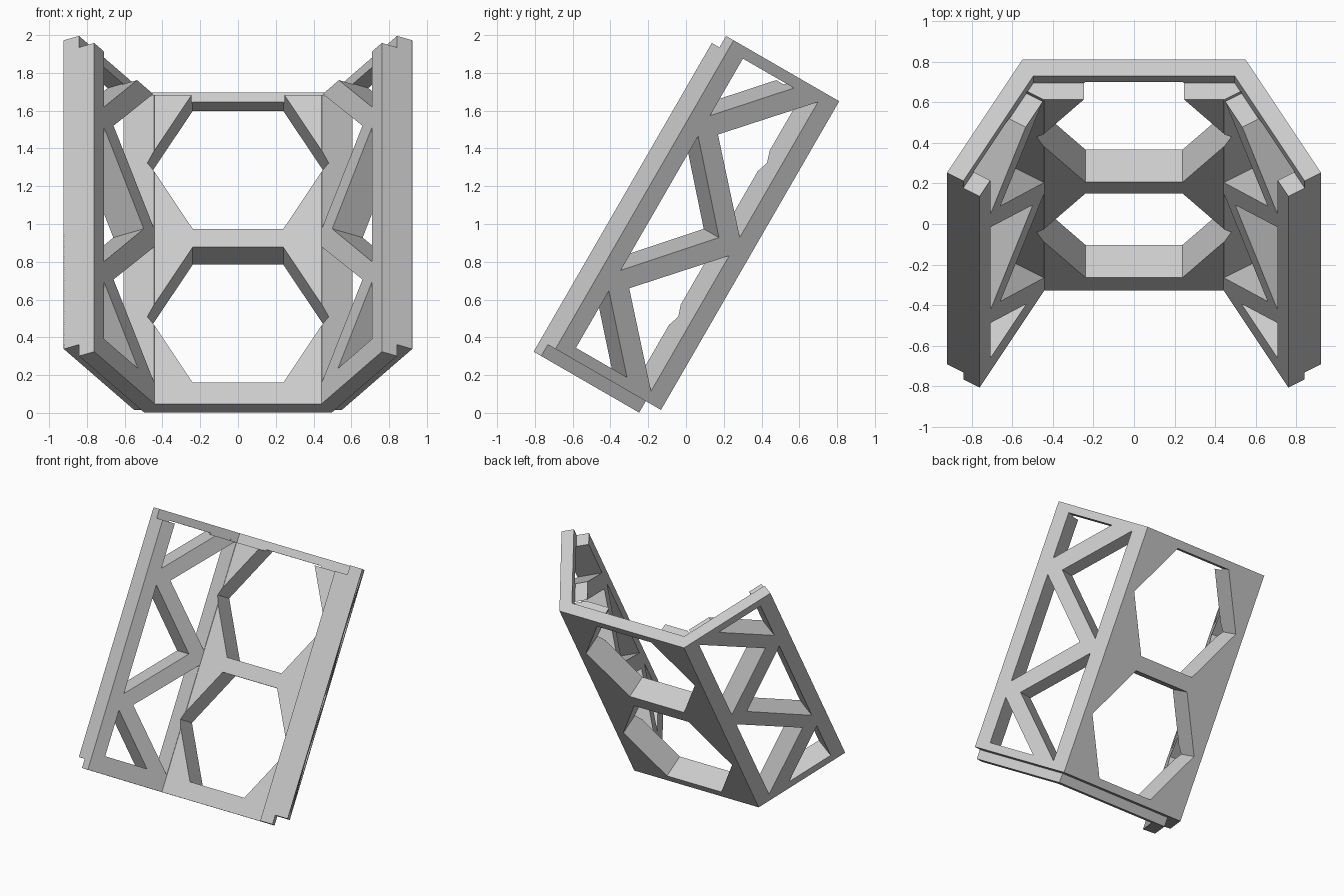
import bpy, bmesh
from math import sin, cos, radians
from mathutils import Vector

if "Cube" in bpy.data.objects:
    bpy.data.objects.remove(bpy.data.objects["Cube"])

# Leaning frame: "along" runs up the frame, "out" points through its back
along = Vector((0, 0.5, cos(radians(30))))
out = Vector((0, cos(radians(30)), -0.5))
C, S = cos(radians(30)), sin(radians(30))

CORNER_X, CORNER_T = 0.55, -0.124      # outer back corner
WIDTH, LAYER = 0.745, 0.093            # side wall width, layer thickness
BOTTOM, TOP, STEP = -0.05, 1.837, 0.07 # inner layer is slid down by STEP
MID = (BOTTOM + TOP) / 2


def place(x, s, t):
    return Vector((x, 0, -0.003)) + along * s + out * t


def side_point(side, s, w, d):
    """Point on a side wall: s up, w forward from the corner, d inward."""
    return place(side * (CORNER_X + S * w - C * d), s, CORNER_T - C * w - S * d)


def loft(bm, rings):
    """Closed solid through a row of matching rings."""
    rings = [[bm.verts.new(p) for p in ring] for ring in rings]
    for a, b in zip(rings, rings[1:]):
        for i in range(len(a)):
            j = (i + 1) % len(a)
            bm.faces.new((a[i], a[j], b[j], b[i]))
    bm.faces.new(rings[0])
    bm.faces.new(rings[-1])


def make_object(name, bm):
    bmesh.ops.recalc_face_normals(bm, faces=bm.faces)
    mesh = bpy.data.meshes.new(name)
    bm.to_mesh(mesh)
    bm.free()
    obj = bpy.data.objects.new(name, mesh)
    bpy.context.collection.objects.link(obj)
    return obj


# Three-walled shell: a stepped two-layer section swept round the folds
section = [(0, BOTTOM), (0, TOP), (LAYER, TOP), (LAYER, TOP - STEP),
           (2 * LAYER, TOP - STEP), (2 * LAYER, BOTTOM - STEP),
           (LAYER, BOTTOM - STEP), (LAYER, BOTTOM)]
mitre = S / C
bm = bmesh.new()
loft(bm, [[side_point(side, s, w + (d * mitre if w == 0 else 0), d)
           for d, s in section]
          for side, w in ((-1, WIDTH), (-1, 0), (1, 0), (1, WIDTH))])
frame = make_object("truss_frame", bm)

# Two six-sided openings in the back wall
bm = bmesh.new()
HALF, R = 0.414, 0.48
for centre in (MID - 0.47, MID + 0.47):
    hexagon = [(R, 0), (R / 2, HALF), (-R / 2, HALF),
               (-R, 0), (-R / 2, -HALF), (R / 2, -HALF)]
    loft(bm, [[place(x, centre + s, t) for x, s in hexagon] for t in (0, -0.5)])
hex_cutter = make_object("hex_cutter", bm)

# Triangular openings leaving zigzag struts in the side walls
NEAR, FAR, END = 0.11, 0.64, 0.884
triangles = [[(-0.41, FAR), (0.41, FAR), (0, 0.22)]]
for m in (-1, 1):
    triangles.append([(m * 0.056, NEAR), (m * END, NEAR), (m * 0.47, 0.54)])
    triangles.append([(m * END, FAR), (m * END, 0.28), (m * 0.535, FAR)])
bm = bmesh.new()
for side in (-1, 1):
    for tri in triangles:
        loft(bm, [[side_point(side, MID + s, w, d) for s, w in tri]
                  for d in (-0.1, 0.3)])
truss_cutter = make_object("truss_cutter", bm)

# Cut the openings
bpy.context.view_layer.objects.active = frame
for cutter in (hex_cutter, truss_cutter):
    cutter.hide_render = True
    mod = frame.modifiers.new(cutter.name, "BOOLEAN")
    mod.operation = "DIFFERENCE"
    mod.solver = "EXACT"
    mod.object = cutter
    bpy.ops.object.modifier_apply(modifier=mod.name)
    bpy.data.objects.remove(cutter)

# Plain grey finish
grey = bpy.data.materials.new("light_grey")
grey.use_nodes = True
colour = (0.6, 0.6, 0.6, 1)
grey.diffuse_color = colour
grey.node_tree.nodes["Principled BSDF"].inputs["Base Color"].default_value = colour
frame.data.materials.clear()
frame.data.materials.append(grey)
